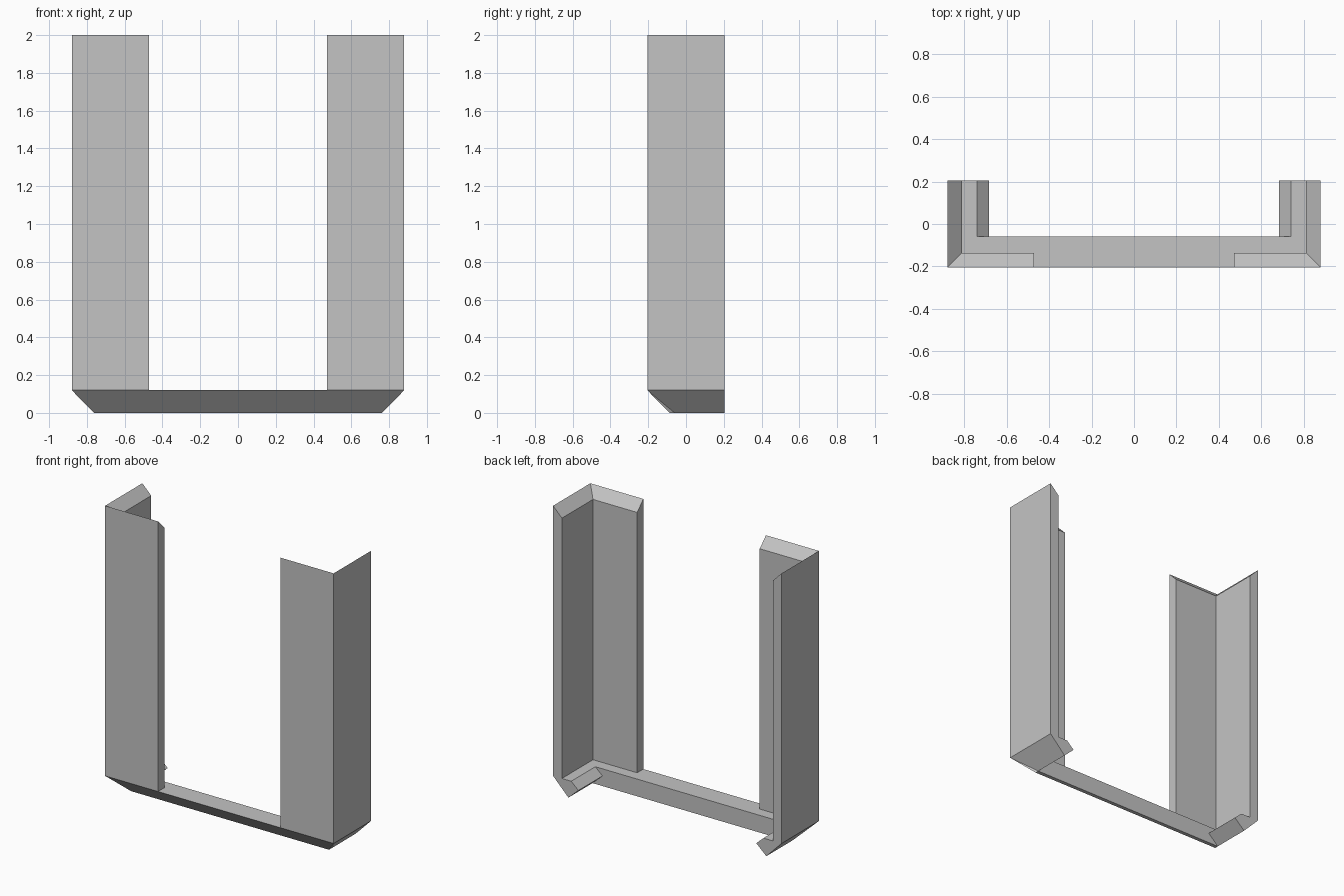
import bpy
import bmesh

cube = bpy.data.objects.get("Cube")
if cube:
    bpy.data.objects.remove(cube, do_unlink=True)

HALF_X, HALF_Y = 0.88, 0.205   # outer half sizes
TOP, BASE = 2.0, 0.12          # wall top and wall foot
THICK = 0.068                  # wall thickness
WALL_END = 0.472               # inner end of the front walls

# One plain grey for everything
grey = bpy.data.materials.new("plain grey")
grey.use_nodes = True
grey.diffuse_color = (0.55, 0.55, 0.55, 1)
grey.node_tree.nodes["Principled BSDF"].inputs["Base Color"].default_value = grey.diffuse_color


def mitred_part(name, profile, along_front, end):
    """Loft a profile of (depth, height, mitre) from the corner mitre to a square end."""
    bm = bmesh.new()

    def vert(depth, z, along):
        if along_front:
            return bm.verts.new((along, -HALF_Y + depth, z))
        return bm.verts.new((HALF_X - depth, along, z))

    corner = [vert(d, z, HALF_X - m if along_front else -HALF_Y + m) for d, z, m in profile]
    square = [vert(d, z, end) for d, z, m in profile]
    n = len(profile)
    for i in range(n):
        j = (i + 1) % n
        bm.faces.new((corner[i], corner[j], square[j], square[i]))
    bm.faces.new(corner)
    if end != 0:               # leave the centre open where the mirror joins
        bm.faces.new(square)
    bmesh.ops.recalc_face_normals(bm, faces=bm.faces)
    mesh = bpy.data.meshes.new(name)
    bm.to_mesh(mesh)
    bm.free()
    mesh.materials.append(grey)
    obj = bpy.data.objects.new(name, mesh)
    bpy.context.collection.objects.link(obj)
    mirror = obj.modifiers.new("mirror", 'MIRROR')
    mirror.use_clip = True
    return obj


# Upright angle walls with tops sloping down inwards
wall = [(0, BASE, 0), (0, TOP, 0), (THICK, TOP - THICK, THICK), (THICK, BASE, THICK)]
mitred_part("front_walls", wall, True, WALL_END)
mitred_part("side_walls", wall, False, HALF_Y)

# Bottom bar with a chamfered front and flat back
bar = [(0, BASE, 0), (0.118, 0, 0.118), (0.145, 0, 0.118), (0.145, BASE, 0.14)]
mitred_part("bottom_bar", bar, True, 0)

# Slanted lips under the side walls
lip = [(0, BASE, 0), (0.118, 0, 0.118), (0.195, 0.07, 0.145), (0.14, BASE, 0.145)]
mitred_part("side_lips", lip, False, HALF_Y)
